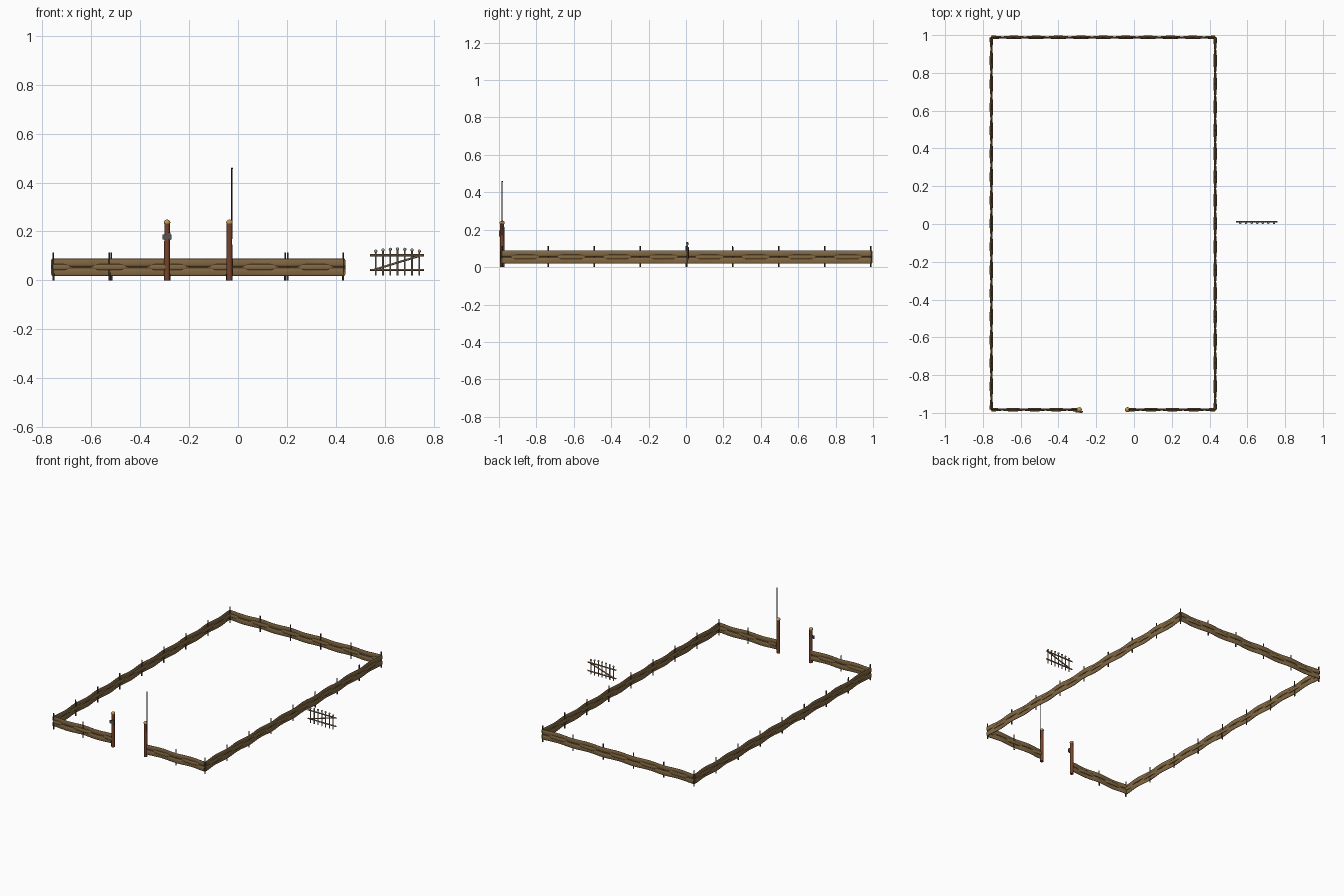
import bpy, bmesh, math
from mathutils import Vector, Matrix

if "Cube" in bpy.data.objects:
    bpy.data.objects.remove(bpy.data.objects["Cube"])


def mat(name, rgb):
    m = bpy.data.materials.new(name)
    m.diffuse_color = (*rgb, 1)
    m.use_nodes = True
    m.node_tree.nodes["Principled BSDF"].inputs["Base Color"].default_value = m.diffuse_color
    return m


WATTLE = mat("woven brown", (0.225, 0.14, 0.056))
STAKE = mat("dark bark", (0.06, 0.038, 0.022))
POLE = mat("dark pole", (0.035, 0.027, 0.02))
POST = mat("red brown wood", (0.185, 0.056, 0.024))
CAP = mat("pale cut wood", (0.55, 0.31, 0.1))
GATE = mat("gate wood", (0.25, 0.135, 0.06))
PICKET = mat("weathered grey wood", (0.31, 0.27, 0.225))
KNOB = mat("pale grey", (0.36, 0.33, 0.3))
IRON = mat("dark iron", (0.095, 0.09, 0.088))


def finish(name, bm, material):
    bmesh.ops.recalc_face_normals(bm, faces=bm.faces)
    me = bpy.data.meshes.new(name)
    bm.to_mesh(me)
    bm.free()
    me.materials.append(material)
    ob = bpy.data.objects.new(name, me)
    bpy.context.collection.objects.link(ob)
    bpy.ops.object.select_all(action='DESELECT')
    ob.select_set(True)
    bpy.context.view_layer.objects.active = ob
    bpy.ops.object.shade_smooth_by_angle(angle=math.radians(60))
    return ob


def rod(bm, a, b, r, sides=8, r2=None):
    a, b = Vector(a), Vector(b)
    d = b - a
    m = Matrix.Translation((a + b) / 2) @ d.to_track_quat('Z', 'Y').to_matrix().to_4x4()
    bmesh.ops.create_cone(bm, cap_ends=True, segments=sides, radius1=r,
                          radius2=r if r2 is None else r2, depth=d.length, matrix=m)


def ball(bm, c, r, flat=1.0):
    bmesh.ops.create_uvsphere(bm, u_segments=12, v_segments=8, radius=r,
                              matrix=Matrix.Translation(c) @ Matrix.Diagonal((1, 1, flat, 1)))


def box(bm, c, size):
    bmesh.ops.create_cube(bm, size=1, matrix=Matrix.Translation(c) @ Matrix.Diagonal((*size, 1)))


def strand(bm, a, b, z, half_h, half_w, amp, bays):
    """Sweep a round-topped rail that swings from side to side between stakes."""
    a, b = Vector((*a, z)), Vector((*b, z))
    d = b - a
    side = Vector((-d.y, d.x, 0)).normalized()
    n, sides, rings = bays * 12, 16, []
    section = []
    for k in range(sides):
        c, s = math.cos(k * math.tau / sides), math.sin(k * math.tau / sides)
        section.append(side * half_w * math.copysign(abs(c) ** 0.8, c)
                       + Vector((0, 0, half_h * s)))
    for i in range(n + 1):
        t = i / n
        c = a + d * t + side * amp * math.cos(2 * math.pi * bays * t)
        rings.append([bm.verts.new(c + v) for v in section])
    for p, q in zip(rings, rings[1:]):
        for k in range(sides):
            j = (k + 1) % sides
            bm.faces.new((p[k], p[j], q[j], q[k]))
    bm.faces.new(rings[0])
    bm.faces.new(rings[-1])


# Woven walls and their stakes
L, R, F, B = -0.755, 0.43, -0.983, 0.988
GL, GR = -0.29, -0.035
EL, ER = GL - 0.007, GR + 0.012
walls = {
    "left_wall": ((L, F), (L, B), 8),
    "right_wall": ((R, B), (R, F), 8),
    "back_wall": ((L, B), (R, B), 5),
    "front_left_wall": ((L, F), (EL, F), 2),
    "front_right_wall": ((R, F), (ER, F), 2),
}
stakes = set()
for name, (a, b, bays) in walls.items():
    bm = bmesh.new()
    for z, amp, h in ((0.035, 0.0045, 0.017), (0.0545, -0.0045, 0.012), (0.073, 0.0045, 0.016)):
        strand(bm, a, b, z, h, 0.005, amp, bays)
    finish(name, bm, WATTLE)
    for i in range(bays + 1):
        t = i / bays
        x, y = a[0] + (b[0] - a[0]) * t, a[1] + (b[1] - a[1]) * t
        if not (i == bays and name.startswith("front")):
            stakes.add((round(x, 3), round(y, 3)))
bm = bmesh.new()
for x, y in sorted(stakes):
    rod(bm, (x, y, 0), (x, y, 0.113), 0.0042, 8, 0.0036)
finish("stakes", bm, STAKE)

# Entrance posts with rounded caps
bm, caps = bmesh.new(), bmesh.new()
for x in (GL, GR):
    rod(bm, (x, F, 0), (x, F, 0.233), 0.012, 12, 0.0112)
    ball(caps, (x, F, 0.237), 0.0135, 0.85)
finish("entrance_posts", bm, POST)
finish("post_caps", caps, CAP)

# Slim pole on the right post
bm = bmesh.new()
rod(bm, (-0.025, F, 0.17), (-0.025, F, 0.455), 0.003)
ball(bm, (-0.025, F, 0.457), 0.004)
finish("pole", bm, POLE)

# Iron latch plate on the left post
bm = bmesh.new()
box(bm, (GL, F - 0.011, 0.178), (0.038, 0.008, 0.02))
box(bm, (GL + 0.008, F - 0.012, 0.18), (0.014, 0.009, 0.03))
finish("latch", bm, IRON)

# Gate leaf set aside: rails, brace, pickets, knobs
bm = bmesh.new()
for z in (0.043, 0.103):
    rod(bm, (0.539, 0.012, z), (0.761, 0.012, z), 0.0045, 8)
rod(bm, (0.555, 0.012, 0.043), (0.748, 0.012, 0.102), 0.0042)
finish("gate_rails", bm, GATE)
bm, knobs = bmesh.new(), bmesh.new()
for i in range(7):
    x, top = 0.563 + i * 0.0297, 0.128 - 0.0009 * (i - 3) ** 2
    rod(bm, (x, 0.006, 0.02), (x, 0.006, top), 0.0036)
    ball(knobs, (x, 0.006, top), 0.0065)
finish("gate_pickets", bm, PICKET)
finish("gate_knobs", knobs, KNOB)
